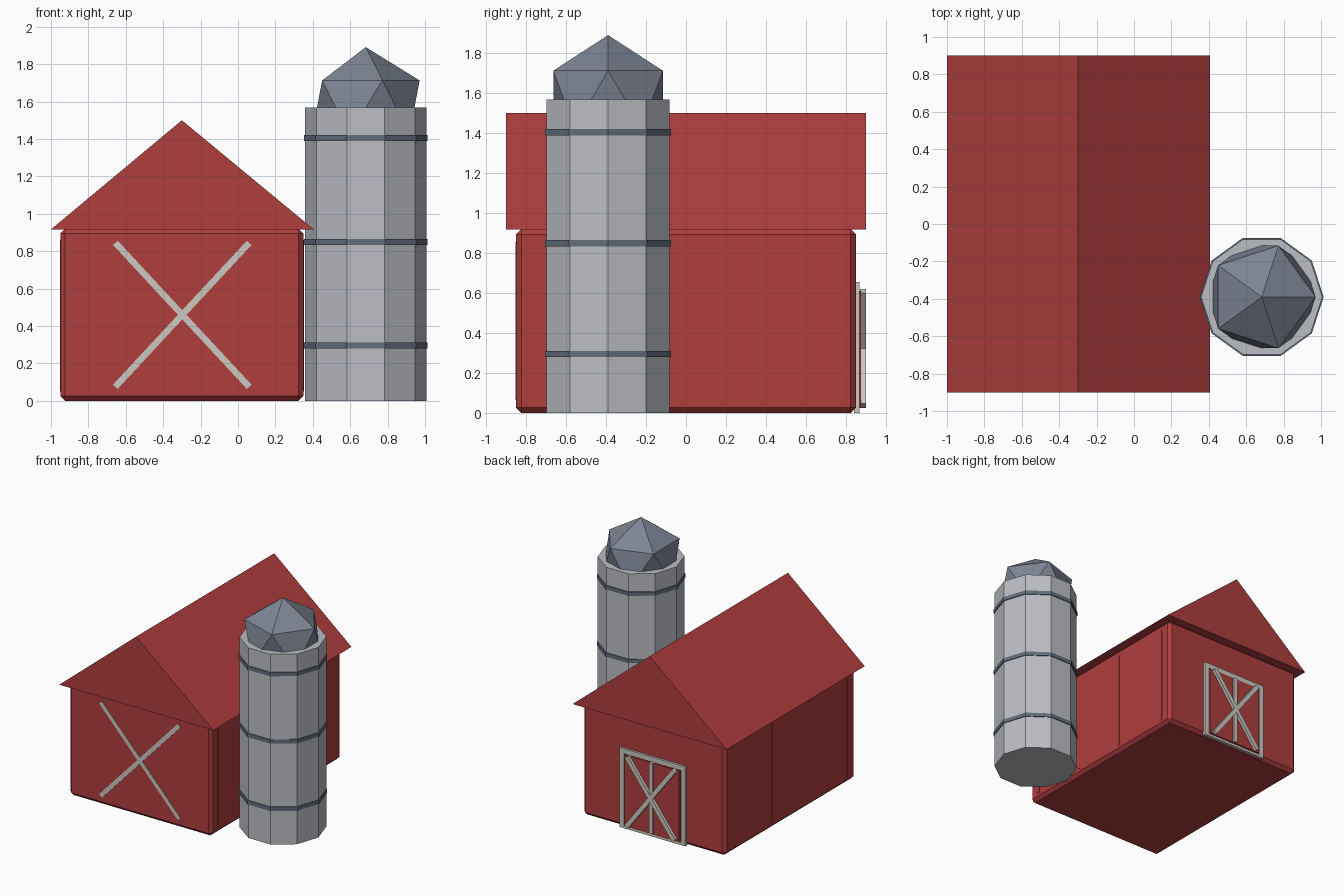
import bpy, bmesh, math
from mathutils import Matrix, Vector

if "Cube" in bpy.data.objects:
    bpy.data.objects.remove(bpy.data.objects["Cube"])


def material(name, rgb):
    m = bpy.data.materials.new(name)
    m.diffuse_color = (*rgb, 1)
    m.use_nodes = True
    m.node_tree.nodes["Principled BSDF"].inputs["Base Color"].default_value = m.diffuse_color
    return m


RED = material("barn red", (0.43, 0.047, 0.048))
WHITE = material("trim white", (0.60, 0.58, 0.53))
SILO = material("silo grey", (0.50, 0.515, 0.55))
DOME = material("dome slate", (0.205, 0.235, 0.295))
BAND = material("band steel", (0.125, 0.155, 0.20))


def finish(bm, name, mat):
    bmesh.ops.recalc_face_normals(bm, faces=bm.faces)
    me = bpy.data.meshes.new(name)
    bm.to_mesh(me)
    bm.free()
    me.materials.append(mat)
    ob = bpy.data.objects.new(name, me)
    bpy.context.collection.objects.link(ob)
    return ob


def box(name, mat, x, y, z):
    """Box from (min, max) ranges."""
    bm = bmesh.new()
    size = Vector((x[1] - x[0], y[1] - y[0], z[1] - z[0]))
    mid = Vector((sum(x) / 2, sum(y) / 2, sum(z) / 2))
    bmesh.ops.create_cube(bm, size=1, matrix=Matrix.Translation(mid) @ Matrix.Diagonal((*size, 1)))
    return finish(bm, name, mat)


def brace(name, mat, x0, z0, x1, z1, y, width):
    """Diagonal board in the xz plane between two points."""
    dx, dz = x1 - x0, z1 - z0
    bm = bmesh.new()
    mat4 = (Matrix.Translation(((x0 + x1) / 2, sum(y) / 2, (z0 + z1) / 2))
            @ Matrix.Rotation(math.atan2(dx, dz), 4, 'Y')
            @ Matrix.Diagonal((width, y[1] - y[0], math.hypot(dx, dz), 1)))
    bmesh.ops.create_cube(bm, size=1, matrix=mat4)
    return finish(bm, name, mat)


def decagon(name, mat, r, z0, z1):
    bm = bmesh.new()
    bmesh.ops.create_cone(bm, cap_ends=True, segments=10, radius1=r, radius2=r, depth=z1 - z0,
                          matrix=Matrix.Translation((SX, SY, (z0 + z1) / 2))
                          @ Matrix.Rotation(math.pi / 2, 4, 'Z'))
    return finish(bm, name, mat)


# Barn body with chamfered edges
body = box("barn_body", RED, (-0.95, 0.35), (-0.85, 0.85), (0, 0.92))
bev = body.modifiers.new("chamfer", 'BEVEL')
bev.width, bev.segments = 0.026, 1

# Gable roof: solid triangular prism
bm = bmesh.new()
tri = bm.faces.new([bm.verts.new(p) for p in
                    ((-1.0, -0.9, 0.917), (0.405, -0.9, 0.917), (-0.3, -0.9, 1.5))])
ext = bmesh.ops.extrude_face_region(bm, geom=[tri])
bmesh.ops.translate(bm, vec=(0, 1.8, 0),
                    verts=[v for v in ext["geom"] if isinstance(v, bmesh.types.BMVert)])
finish(bm, "roof", RED)

# Side wall battens
for side, xr in (("right", (0.34, 0.353)), ("left", (-0.953, -0.94))):
    for i, y in enumerate((-0.753, -0.255, 0.228, 0.747)):
        box(f"{side}_batten_{i + 1}", RED, xr, (y - 0.012, y + 0.012), (0.05, 0.86))

# Front cross boards
yf = (-0.854, -0.84)
brace("front_brace_a", WHITE, -0.656, 0.075, 0.060, 0.845, yf, 0.034)
brace("front_brace_b", WHITE, 0.060, 0.075, -0.656, 0.845, yf, 0.034)

# Back door: frame, red panel, centre post and cross
yd = (0.84, 0.868)
box("door_frame_left", WHITE, (-0.60, -0.56), yd, (0, 0.655))
box("door_frame_right", WHITE, (-0.04, 0.0), yd, (0, 0.655))
box("door_frame_top", WHITE, (-0.56, -0.04), yd, (0.615, 0.655))
box("door_panel", RED, (-0.55, -0.05), (0.84, 0.875), (0.025, 0.61))
box("door_sill", WHITE, (-0.56, -0.04), yd, (0, 0.02))
box("door_post", WHITE, (-0.316, -0.284), (0.86, 0.888), (0.03, 0.61))
yx = (0.87, 0.90)
brace("door_brace_a", WHITE, -0.517, 0.035, -0.083, 0.61, yx, 0.036)
brace("door_brace_b", WHITE, -0.083, 0.035, -0.517, 0.61, yx, 0.036)

# Silo: ten-sided tower with bands and a faceted dome
SX, SY = 0.683, -0.39
decagon("silo_tower", SILO, 0.324, 0, 1.568)
for i, z in enumerate((0.295, 0.85, 1.405)):
    decagon(f"silo_band_{i + 1}", BAND, 0.331, z - 0.016, z + 0.016)
bm = bmesh.new()
bmesh.ops.create_icosphere(bm, subdivisions=1, radius=0.322,
                           matrix=Matrix.Translation((SX, SY, 1.569)))
finish(bm, "silo_dome", DOME)
